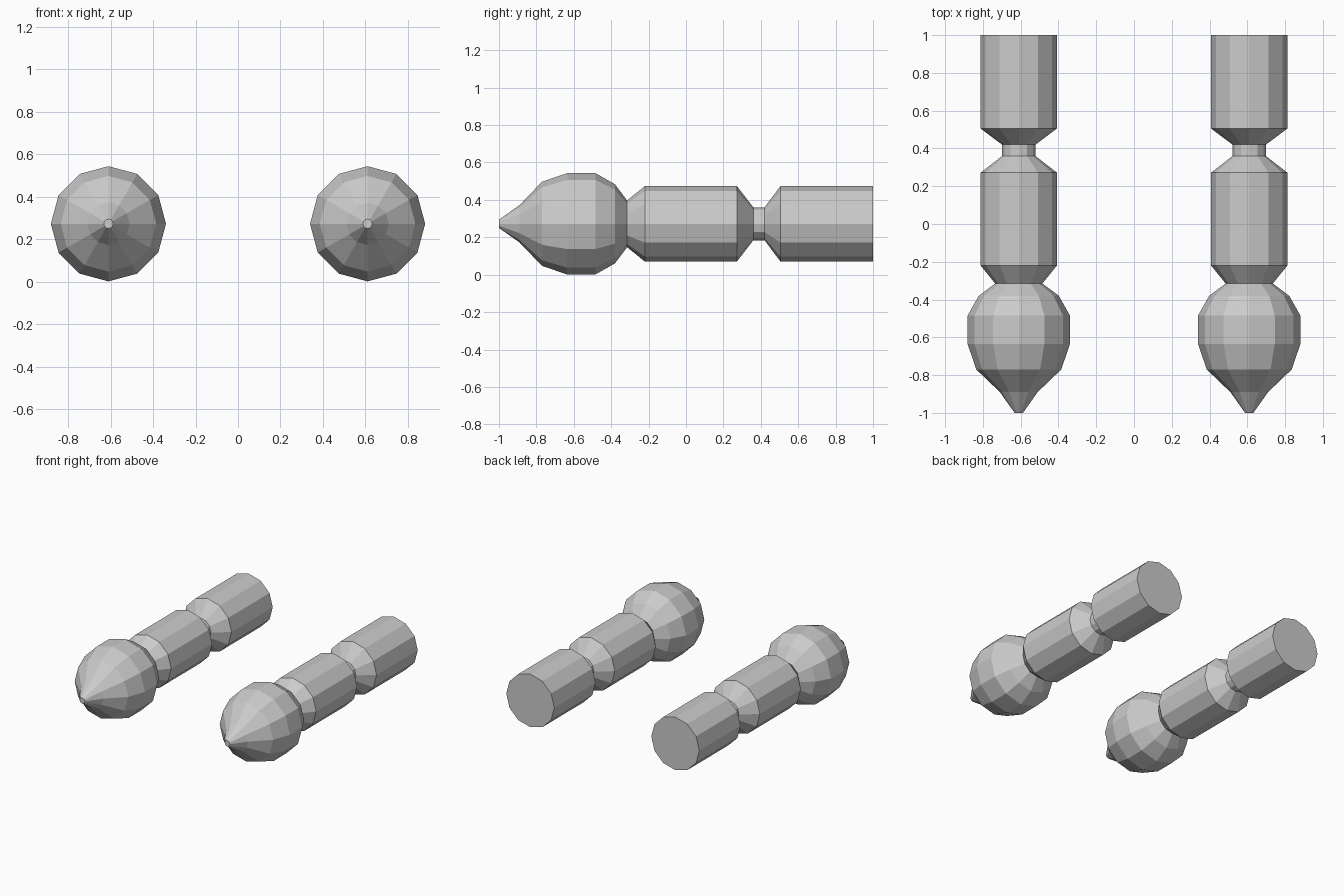
import bpy, bmesh, math

cube = bpy.data.objects.get("Cube")
if cube:
    bpy.data.objects.remove(cube, do_unlink=True)

SIDES = 12
AXIS_X, AXIS_Z = 0.61, 0.272

# Profile from the pointed tip to the flat back end: (y, radius)
PROFILE = [
    (-1.0, 0.022), (-0.89, 0.10), (-0.77, 0.225), (-0.635, 0.271),    # pointed knob
    (-0.485, 0.271), (-0.38, 0.212), (-0.315, 0.125),
    (-0.22, 0.202), (0.272, 0.202),                                   # middle barrel
    (0.36, 0.088), (0.42, 0.088),                                     # narrow neck
    (0.505, 0.202), (1.0, 0.202),                                     # rear barrel
]

grey = bpy.data.materials.new("light grey")
grey.use_nodes = True
colour = (0.6, 0.6, 0.6, 1.0)
grey.diffuse_color = colour
grey.node_tree.nodes["Principled BSDF"].inputs["Base Color"].default_value = colour


def turned_post(name, x):
    """Lathe the profile around a horizontal axis along y."""
    bm = bmesh.new()
    rings = []
    for y, r in PROFILE:
        angles = [2 * math.pi * i / SIDES for i in range(SIDES)]
        rings.append([bm.verts.new((r * math.cos(a), y, r * math.sin(a))) for a in angles])
    for a, b in zip(rings, rings[1:]):
        for i in range(SIDES):
            j = (i + 1) % SIDES
            bm.faces.new((a[i], a[j], b[j], b[i]))
    # Flat end caps
    bm.faces.new(rings[0])
    bm.faces.new(rings[-1])
    bmesh.ops.recalc_face_normals(bm, faces=bm.faces)
    mesh = bpy.data.meshes.new(name)
    bm.to_mesh(mesh)
    bm.free()
    mesh.materials.append(grey)
    obj = bpy.data.objects.new(name, mesh)
    obj.location = (x, 0, AXIS_Z)
    bpy.context.collection.objects.link(obj)


turned_post("left_post", AXIS_X)
turned_post("right_post", -AXIS_X)
